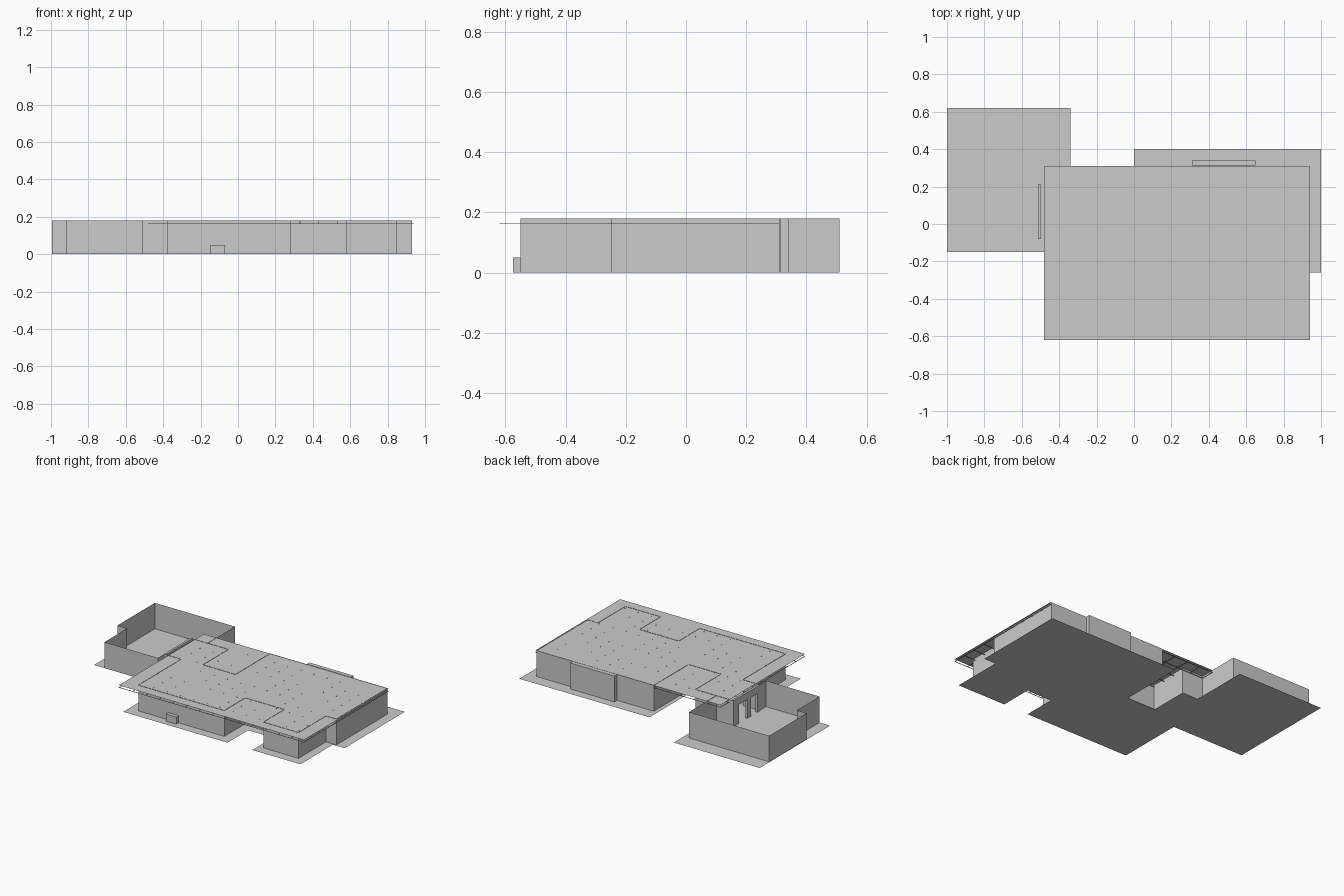
import bpy, bmesh

if "Cube" in bpy.data.objects:
    bpy.data.objects.remove(bpy.data.objects["Cube"])

H = 0.18          # wall height
ROOF_Z = 0.178
GRID_Z = 0.162


def finish(name, bm):
    me = bpy.data.meshes.new(name)
    bm.to_mesh(me)
    bm.free()
    ob = bpy.data.objects.new(name, me)
    bpy.context.collection.objects.link(ob)
    return ob


def sheet(name, pts, z):
    bm = bmesh.new()
    f = bm.faces.new([bm.verts.new((x, y, z)) for x, y in pts])
    f.normal_update()
    if f.normal.z < 0:
        f.normal_flip()
    return finish(name, bm)


def walls(name, pts):
    """Thin upright walls along a plan path."""
    bm = bmesh.new()
    lo = [bm.verts.new((x, y, 0)) for x, y in pts]
    hi = [bm.verts.new((x, y, H)) for x, y in pts]
    for i in range(len(pts) - 1):
        bm.faces.new((lo[i], lo[i + 1], hi[i + 1], hi[i]))
    return finish(name, bm)


def add_box(bm, x0, x1, y0, y1, z0, z1):
    vs = bmesh.ops.create_cube(bm, size=1)["verts"]
    for v in vs:
        v.co = (x1 if v.co.x > 0 else x0,
                y1 if v.co.y > 0 else y0,
                z1 if v.co.z > 0 else z0)


def boxes(name, items):
    bm = bmesh.new()
    for b in items:
        add_box(bm, *b)
    return finish(name, bm)


# ground floor outline
sheet("floor_slab", [
    (-1, .62), (-1, -.15), (-.45, -.15), (-.45, -.615), (.35, -.615),
    (.35, -.39), (.54, -.39), (.54, -.615), (.91, -.615), (.91, -.26),
    (1, -.26), (1, .40), (0, .40), (0, -.06), (-.22, -.06), (-.22, .21),
    (-.34, .21), (-.34, .62)], 0)

# flat roof
sheet("roof", [(-.48, -.62), (.94, -.62), (.94, .31), (-.48, .31)], ROOF_Z)

# courtyard walls
walls("courtyard_walls", [
    (-.51, .21), (-.38, .21), (-.38, .51), (-.995, .51), (-.995, .10),
    (-.92, .10), (-.92, -.15), (-.51, -.15), (-.51, -.08)])

# main building walls
walls("house_walls", [
    (-.38, .21), (-.22, .21), (-.22, -.07), (.03, -.07), (.03, .31),
    (.93, .31), (.93, -.25), (.85, -.25), (.85, -.55), (.58, -.55),
    (.58, -.32), (.28, -.32), (.28, -.55), (-.38, -.55), (-.38, -.08),
    (-.51, -.08)])

# wall with two doorways between courtyard and house
a, b = -.513, -.498
boxes("doorway_wall", [
    (a, b, .15, .21, 0, H), (a, b, .02, .06, 0, H), (a, b, -.08, -.05, 0, H),
    (a, b, .06, .15, .13, H), (a, b, -.05, .02, .13, H)])

# projecting bay on the rear wall and low box on the front wall
boxes("rear_bay", [(.31, .65, .312, .34, 0, H)])
boxes("front_box", [(-.15, -.07, -.575, -.55, 0, .05)])

# light joist grid hung under the roof
w = .002
nx, ny = 14, 10
xs = [-.478 + i * 1.416 / nx for i in range(nx + 1)]
ys = [-.618 + i * .926 / ny for i in range(ny + 1)]
boxes("ceiling_joists",
      [(x - w, x + w, -.62, .31, GRID_Z - .001, GRID_Z + .001) for x in xs] +
      [(-.48, .94, y - w, y + w, GRID_Z - .001, GRID_Z + .001) for y in ys])

# hanger rods that just pierce the roof
boxes("hanger_rods",
      [(x - w, x + w, y - w, y + w, GRID_Z, H) for x in xs[1:-1] for y in ys[1:-1]])
